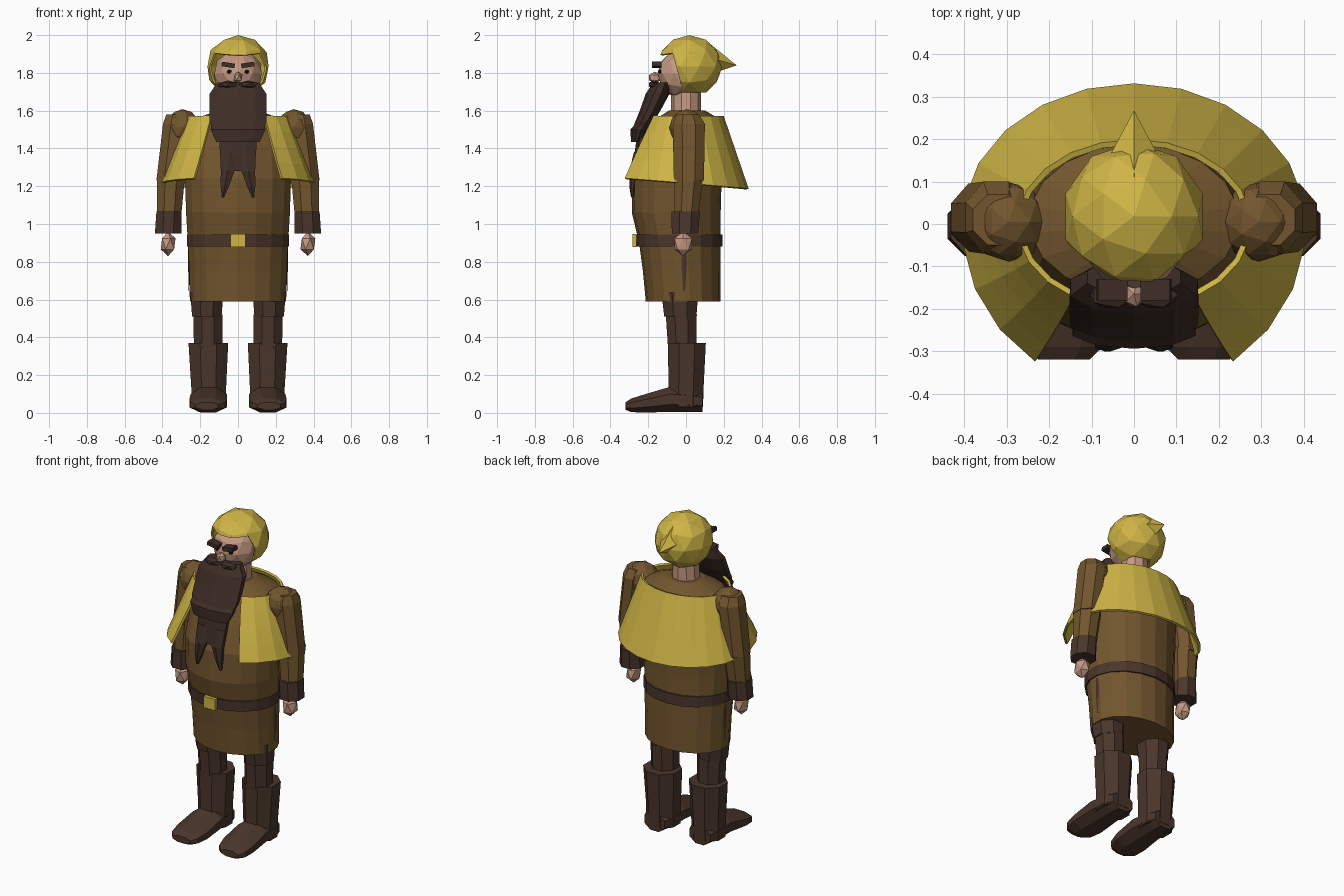
import bpy, bmesh, math
from mathutils import Vector

if "Cube" in bpy.data.objects:
    bpy.data.objects.remove(bpy.data.objects["Cube"])


def material(name, rgb):
    m = bpy.data.materials.new(name)
    m.diffuse_color = (*rgb, 1)
    m.use_nodes = True
    m.node_tree.nodes["Principled BSDF"].inputs["Base Color"].default_value = m.diffuse_color
    return m


YELLOW = material("yellow", (0.62, 0.46, 0.06))
TUNIC = material("tunic_brown", (0.17, 0.093, 0.027))
LEATHER = material("leather_brown", (0.068, 0.036, 0.024))
HAIR = material("hair_brown", (0.048, 0.026, 0.019))
SKIN = material("skin", (0.56, 0.32, 0.225))
BLACK = material("black", (0.012, 0.009, 0.008))


def finish(name, bm, mat):
    bmesh.ops.recalc_face_normals(bm, faces=bm.faces)
    me = bpy.data.meshes.new(name)
    bm.to_mesh(me)
    bm.free()
    me.materials.append(mat)
    ob = bpy.data.objects.new(name, me)
    bpy.context.collection.objects.link(ob)
    return ob


def loft(name, rings, n, mat, axis="z"):
    """Skin over elliptical rings (cx, cy, cz, r1, r2) stacked along z or y."""
    bm = bmesh.new()
    fit = 1 / math.cos(math.pi / n)
    loops = []
    for cx, cy, cz, r1, r2 in rings:
        loop = []
        for i in range(n):
            a = 2 * math.pi * (i + 0.5) / n
            u, v = r1 * fit * math.cos(a), r2 * fit * math.sin(a)
            p = (cx + u, cy + v, cz) if axis == "z" else (cx + u, cy, cz + v)
            loop.append(bm.verts.new(p))
        loops.append(loop)
    for lo, hi in zip(loops, loops[1:]):
        for i in range(n):
            j = (i + 1) % n
            bm.faces.new((lo[i], lo[j], hi[j], hi[i]))
    bm.faces.new(loops[0])
    bm.faces.new(loops[-1])
    return finish(name, bm, mat)


def ball(name, centre, size, mat, sub=2):
    bm = bmesh.new()
    bmesh.ops.create_icosphere(bm, subdivisions=sub, radius=1)
    bmesh.ops.scale(bm, vec=size, verts=bm.verts)
    bmesh.ops.translate(bm, vec=centre, verts=bm.verts)
    return finish(name, bm, mat)


def box(name, centre, size, mat, tilt=0):
    bm = bmesh.new()
    bmesh.ops.create_cube(bm, size=1)
    bmesh.ops.scale(bm, vec=size, verts=bm.verts)
    ob = finish(name, bm, mat)
    ob.location = centre
    ob.rotation_euler.y = tilt
    return ob


def from_sides(z, front, back, rx):
    return (0, (front + back) / 2, z, rx, (back - front) / 2)


# Tunic with belt and buckle
loft("tunic", [from_sides(*r) for r in (
    (0.59, -0.21, 0.18, 0.255), (0.75, -0.225, 0.18, 0.258),
    (0.90, -0.245, 0.18, 0.265), (1.06, -0.283, 0.18, 0.275),
    (1.24, -0.28, 0.185, 0.28), (1.40, -0.225, 0.187, 0.27),
    (1.55, -0.165, 0.185, 0.245), (1.60, -0.09, 0.10, 0.11))], 18, TUNIC)
loft("belt", [from_sides(0.88, -0.26, 0.19, 0.27),
              from_sides(0.945, -0.265, 0.19, 0.27)], 18, LEATHER)
box("buckle", (0, -0.272, 0.912), (0.08, 0.02, 0.07), YELLOW)

# Cape: an open flared sheet with a gap at the front
bm = bmesh.new()
rows, cols = 4, 18
grid = []
for r in range(rows + 1):
    f = r / rows
    start = math.radians(31 + 4 * f)
    row = []
    for c in range(cols + 1):
        t = start + (2 * math.pi - 2 * start) * c / cols
        k = math.cos(t)
        depth = 0.195 + 0.195 * f if k > 0 else 0.193 + 0.132 * f
        low = 1.215 + 0.03 * k
        row.append(bm.verts.new(((0.27 + 0.13 * f) * math.sin(t), -depth * k,
                                 1.57 + (low - 1.57) * f)))
    grid.append(row)
for r in range(rows):
    for c in range(cols):
        bm.faces.new((grid[r][c], grid[r][c + 1], grid[r + 1][c + 1], grid[r + 1][c]))
cape = finish("cape", bm, YELLOW)
thick = cape.modifiers.new("thickness", "SOLIDIFY")
thick.thickness = 0.014
thick.offset = 0

# Neck, head and nose
loft("neck", [(0, 0, 1.57, 0.08, 0.075), (0, 0, 1.74, 0.07, 0.075)], 10, SKIN)
ball("head", (0, -0.02, 1.795), (0.132, 0.132, 0.13), SKIN)
ball("nose", (0, -0.165, 1.775), (0.026, 0.035, 0.032), SKIN, 1)

# Helmet: faceted dome with the face opening cut away
bm = bmesh.new()
bmesh.ops.create_icosphere(bm, subdivisions=2, radius=1)
bmesh.ops.scale(bm, vec=(0.17, 0.175, 0.165), verts=bm.verts)
bmesh.ops.translate(bm, vec=(0, 0.018, 1.835), verts=bm.verts)
edge_point, edge_normal = Vector((0, -0.07, 1.90)), Vector((0, 0.20, 0.055))
brim_point, brim_normal = Vector((0, -0.07, 1.905)), Vector((0, -0.15, 1))
for co, no in ((edge_point, edge_normal), (brim_point, brim_normal)):
    bmesh.ops.bisect_plane(bm, geom=bm.verts[:] + bm.edges[:] + bm.faces[:],
                           plane_co=co, plane_no=no)
bmesh.ops.bisect_plane(bm, geom=bm.verts[:] + bm.edges[:] + bm.faces[:],
                       plane_co=(0, 0, 1.695), plane_no=(0, 0, 1), clear_inner=True)
gone = []
for f in bm.faces:
    c = f.calc_center_median()
    if (c - edge_point).dot(edge_normal) < 0 and (c - brim_point).dot(brim_normal) < 0:
        gone.append(f)
bmesh.ops.delete(bm, geom=gone, context="FACES")
helmet = finish("helmet", bm, YELLOW)
thick = helmet.modifiers.new("thickness", "SOLIDIFY")
thick.thickness = 0.012
thick.offset = -1

# Swept-back helmet point
bm = bmesh.new()
base = [bm.verts.new(p) for p in ((0, 0.11, 1.968), (0.055, 0.165, 1.87),
                                  (0, 0.18, 1.81), (-0.055, 0.165, 1.87))]
tip = bm.verts.new((0, 0.268, 1.84))
for i in range(4):
    bm.faces.new((base[i], base[(i + 1) % 4], tip))
bm.faces.new(base)
finish("helmet_point", bm, YELLOW)

# Beard hanging forward from the chin
loft("beard", [(0, -0.125, 1.75, 0.11, 0.045), (0, -0.15, 1.69, 0.15, 0.06),
               (0, -0.19, 1.60, 0.152, 0.052), (0, -0.222, 1.54, 0.15, 0.045),
               (0, -0.235, 1.52, 0.142, 0.04), (0, -0.25, 1.50, 0.145, 0.042),
               (0, -0.265, 1.435, 0.115, 0.025)], 10, HAIR)
loft("beard_middle", [(0, -0.23, 1.46, 0.10, 0.03), (0, -0.255, 1.36, 0.095, 0.02),
                      (0, -0.27, 1.28, 0.05, 0.015)], 8, HAIR)

for s, side in ((-1, "left"), (1, "right")):
    # Face details
    box("brow_" + side, (s * 0.052, -0.155, 1.842), (0.07, 0.05, 0.024), HAIR, -s * 0.15)
    ball("eye_" + side, (s * 0.047, -0.137, 1.806), (0.014, 0.014, 0.011), BLACK, 1)
    ball("moustache_" + side, (s * 0.052, -0.168, 1.738), (0.058, 0.034, 0.022), HAIR, 1)
    loft("beard_fork_" + side, [(s * 0.045, -0.25, 1.38, 0.05, 0.022),
                                (s * 0.055, -0.277, 1.28, 0.036, 0.02),
                                (s * 0.07, -0.284, 1.20, 0.022, 0.014),
                                (s * 0.08, -0.284, 1.14, 0.006, 0.006)], 6, HAIR)

    # Arm
    ball("shoulder_" + side, (s * 0.295, 0.005, 1.51), (0.094, 0.094, 0.098), TUNIC)
    loft("upper_arm_" + side, [(s * 0.362, 0.015, 1.23, 0.07, 0.08),
                               (s * 0.325, 0.015, 1.53, 0.072, 0.085),
                               (s * 0.32, 0.01, 1.58, 0.06, 0.06)], 8, TUNIC)
    loft("forearm_" + side, [(s * 0.366, 0.0, 1.03, 0.064, 0.062),
                             (s * 0.355, 0.015, 1.25, 0.074, 0.076)], 8, TUNIC)
    loft("cuff_" + side, [(s * 0.37, -0.005, 0.95, 0.07, 0.07),
                          (s * 0.366, -0.002, 1.065, 0.066, 0.075)], 8, LEATHER)
    ball("hand_" + side, (s * 0.37, -0.015, 0.895), (0.044, 0.055, 0.065), SKIN, 1)

    # Side slit of the tunic
    bm = bmesh.new()
    bmesh.ops.create_cone(bm, cap_ends=True, segments=4, radius1=0.02,
                          radius2=0.004, depth=0.22)
    bmesh.ops.scale(bm, vec=(0.3, 1, -1), verts=bm.verts)
    bmesh.ops.translate(bm, vec=(s * 0.26, -0.01, 0.755), verts=bm.verts)
    finish("tunic_slit_" + side, bm, LEATHER)

    # Leg
    loft("thigh_" + side, [(s * 0.165, -0.03, 0.51, 0.078, 0.085),
                           (s * 0.165, -0.033, 0.64, 0.088, 0.098)], 8, LEATHER)
    loft("calf_" + side, [(s * 0.158, -0.02, 0.34, 0.075, 0.075),
                          (s * 0.16, -0.025, 0.52, 0.077, 0.082)], 8, LEATHER)
    loft("boot_shaft_" + side, [(s * 0.155, 0.0, 0.03, 0.092, 0.09),
                                (s * 0.155, 0.0, 0.13, 0.092, 0.093),
                                (s * 0.157, 0.005, 0.37, 0.105, 0.1)], 8, LEATHER)
    loft("boot_foot_" + side, [(s * 0.155, 0.088, 0.06, 0.07, 0.055),
                               (s * 0.155, 0.03, 0.065, 0.092, 0.06),
                               (s * 0.155, -0.08, 0.072, 0.096, 0.067),
                               (s * 0.158, -0.22, 0.05, 0.10, 0.048),
                               (s * 0.162, -0.29, 0.04, 0.088, 0.036),
                               (s * 0.165, -0.32, 0.036, 0.06, 0.02)],
         8, LEATHER, axis="y")
